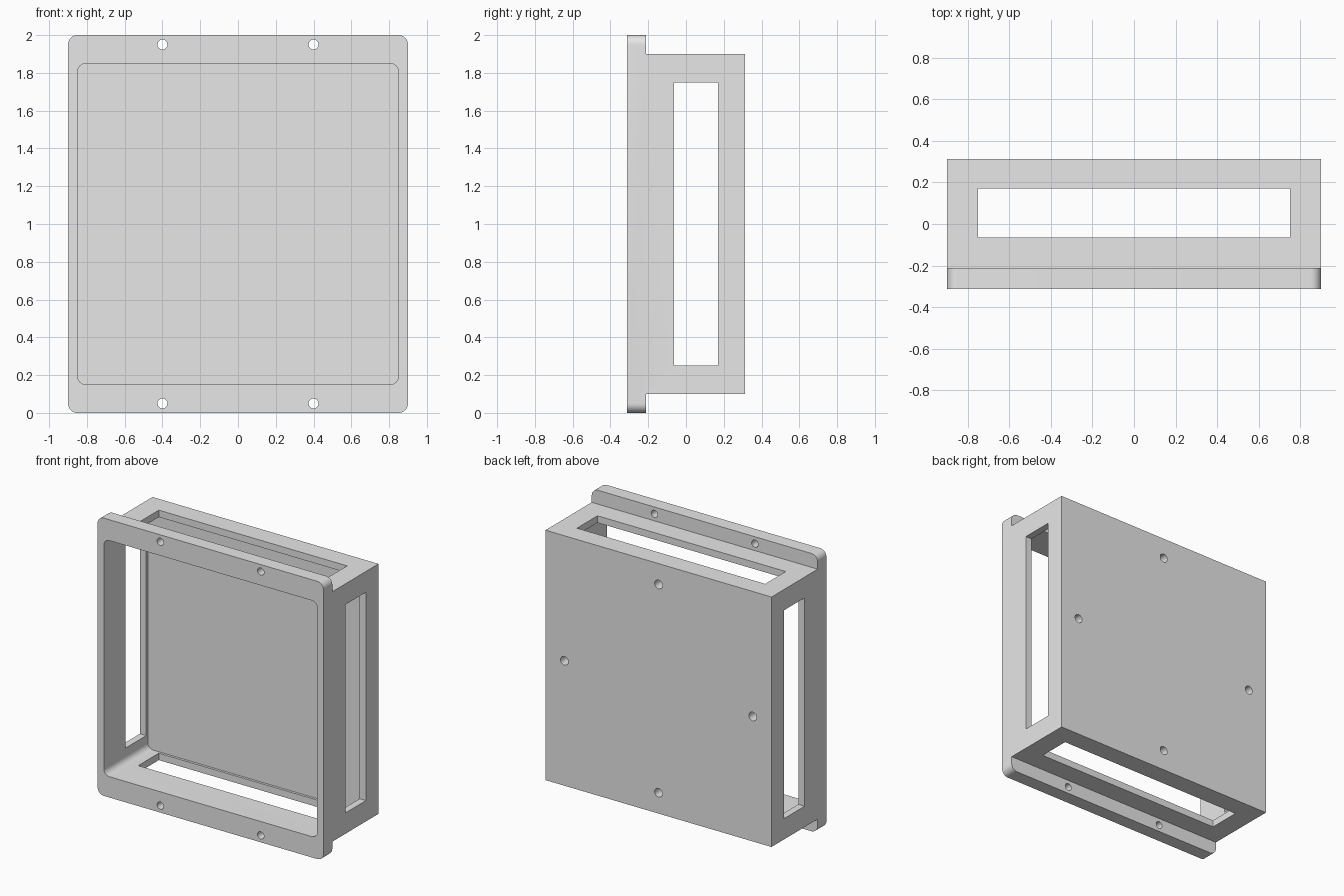
import bpy, bmesh, math
from mathutils import Matrix, Vector

if "Cube" in bpy.data.objects:
    bpy.data.objects.remove(bpy.data.objects["Cube"], do_unlink=True)

FRONT, BACK = -0.3125, 0.3125
FLANGE_BACK = FRONT + 0.1
HALF_W, MID = 0.9, 1.0

grey = bpy.data.materials.new("plain grey")
grey.use_nodes = True
grey.diffuse_color = (0.8, 0.8, 0.8, 1)
grey.node_tree.nodes["Principled BSDF"].inputs["Base Color"].default_value = (0.8, 0.8, 0.8, 1)


def make_object(name, bm):
    bmesh.ops.recalc_face_normals(bm, faces=bm.faces)
    mesh = bpy.data.meshes.new(name)
    bm.to_mesh(mesh)
    bm.free()
    mesh.materials.append(grey)
    obj = bpy.data.objects.new(name, mesh)
    bpy.context.collection.objects.link(obj)
    return obj


def round_corners(bm, radius, test):
    """Round the depth-wise edges that pass the test."""
    edges = [e for e in bm.edges
             if abs((e.verts[0].co - e.verts[1].co).normalized().y) > 0.99
             and all(test(v.co) for v in e.verts)]
    bmesh.ops.bevel(bm, geom=edges, offset=radius, segments=8, profile=0.5, affect='EDGES')


def box(name, low, high, radius=0):
    low, high = Vector(low), Vector(high)
    bm = bmesh.new()
    place = Matrix.Translation((low + high) / 2) @ Matrix.Diagonal((*(high - low), 1))
    bmesh.ops.create_cube(bm, size=1, matrix=place)
    if radius:
        round_corners(bm, radius, lambda co: True)
    return make_object(name, bm)


def drill(name, x, z, y0, y1, radius):
    bm = bmesh.new()
    place = Matrix.Translation((x, (y0 + y1) / 2, z)) @ Matrix.Rotation(math.pi / 2, 4, 'X')
    bmesh.ops.create_cone(bm, cap_ends=True, segments=32, radius1=radius,
                          radius2=radius, depth=y1 - y0, matrix=place)
    return make_object(name, bm)


# Housing with top and bottom mounting lips: side profile extruded across the width
profile = [(FRONT, 0), (FLANGE_BACK, 0), (FLANGE_BACK, 0.1), (BACK, 0.1),
           (BACK, 1.9), (FLANGE_BACK, 1.9), (FLANGE_BACK, 2), (FRONT, 2)]
bm = bmesh.new()
side = bm.faces.new([bm.verts.new((-HALF_W, y, z)) for y, z in profile])
grown = bmesh.ops.extrude_face_region(bm, geom=[side])["geom"]
bmesh.ops.translate(bm, vec=(2 * HALF_W, 0, 0),
                    verts=[g for g in grown if isinstance(g, bmesh.types.BMVert)])
round_corners(bm, 0.05, lambda co: abs(co.z - MID) > 0.99)
housing = make_object("housing", bm)

# Front cavity and the slots through the four side walls
cutters = [
    box("cavity_cutter", (-0.85, FRONT - 0.1, 0.15), (0.85, BACK - 0.125, 1.85), 0.045),
    box("side_slot_cutter", (-1.1, -0.064, 0.25), (1.1, 0.17, 1.75)),
    box("vertical_slot_cutter", (-0.75, -0.064, -0.2), (0.75, 0.17, 2.2)),
]

# Through holes in the lips
for x in (-0.4, 0.4):
    for z in (0.05, 1.95):
        cutters.append(drill("lip_hole_cutter", x, z, FRONT - 0.1, FLANGE_BACK + 0.05, 0.026))

# Blind holes in the back wall
for x, z in ((0.75, 0), (-0.75, 0), (0, 0.75), (0, -0.75)):
    cutters.append(drill("back_hole_cutter", x, MID + z, BACK - 0.1, BACK + 0.1, 0.031))

bpy.ops.object.select_all(action='DESELECT')
bpy.context.view_layer.objects.active = housing
housing.select_set(True)
for cutter in cutters:
    cutter.hide_render = True
    cut = housing.modifiers.new("cut", 'BOOLEAN')
    cut.operation = 'DIFFERENCE'
    cut.solver = 'EXACT'
    cut.object = cutter
    bpy.ops.object.modifier_apply(modifier=cut.name)
    bpy.data.objects.remove(cutter, do_unlink=True)

bpy.ops.object.shade_smooth_by_angle(angle=math.radians(30))
